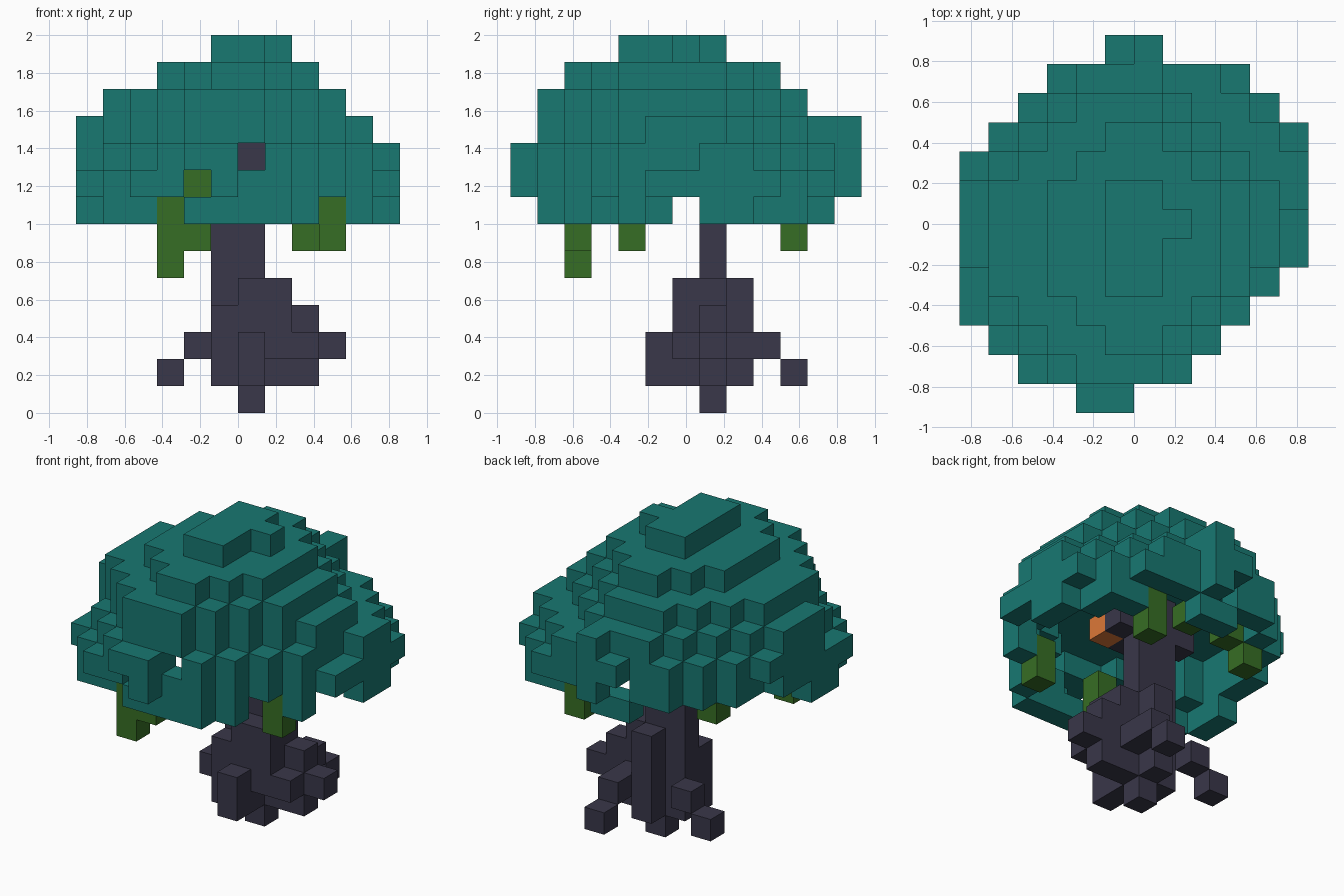
import bpy, bmesh
from mathutils import Vector
from itertools import product

cube = bpy.data.objects.get("Cube")
if cube:
    bpy.data.objects.remove(cube, do_unlink=True)

UNIT = 1 / 7                       # edge of one block
ORIGIN = Vector((-6, -6.5, 0))     # grid corner, in blocks


def material(name, color):
    mat = bpy.data.materials.new(name)
    mat.use_nodes = True
    mat.diffuse_color = (*color, 1)
    bsdf = mat.node_tree.nodes["Principled BSDF"]
    bsdf.inputs["Base Color"].default_value = (*color, 1)
    bsdf.inputs["Roughness"].default_value = 0.9
    return mat


def box(x, y, z):
    """Blocks in inclusive ranges; a single number means one block."""
    spans = [(v, v) if isinstance(v, int) else v for v in (x, y, z)]
    return set(product(*(range(a, b + 1) for a, b in spans)))


def disc(x0, x1, y0, y1, z, power=1.3):
    """One layer of blocks inside a superellipse; a low power is more pointed."""
    cx, cy, rx, ry = (x0 + x1) / 2, (y0 + y1) / 2, (x1 - x0) / 2, (y1 - y0) / 2
    return {(i, j, z) for i in range(12) for j in range(13)
            if (abs(i + .5 - cx) / rx) ** power
            + (abs(j + .5 - cy) / ry) ** power <= 1.1}


def inner(layer, z):
    """The blocks of a layer away from its rim, moved to height z."""
    return {(i, j, z) for i, j, k in layer
            if {(i + 1, j, k), (i - 1, j, k), (i, j + 1, k), (i, j - 1, k)} <= layer}


def build(name, cells, mat):
    """Mesh of only the outer faces of a set of blocks."""
    bm = bmesh.new()
    for cell in cells:
        for axis, side in product(range(3), (0, 1)):
            near = list(cell)
            near[axis] += 2 * side - 1
            if tuple(near) in cells:
                continue
            u, v = (axis + 1) % 3, (axis + 2) % 3
            corners = []
            for a, b in ((0, 0), (1, 0), (1, 1), (0, 1)):
                p = Vector(cell)
                p[axis] += side
                p[u] += a
                p[v] += b
                corners.append(bm.verts.new((p + ORIGIN) * UNIT))
            bm.faces.new(corners if side else corners[::-1])
    bmesh.ops.remove_doubles(bm, verts=bm.verts, dist=0.001)
    mesh = bpy.data.meshes.new(name)
    bm.to_mesh(mesh)
    bm.free()
    mesh.materials.append(mat)
    obj = bpy.data.objects.new(name, mesh)
    bpy.context.collection.objects.link(obj)


teal = material("teal leaves", (0.009, 0.188, 0.167))
bark = material("dark bark", (0.041, 0.038, 0.067))
moss = material("moss green", (0.037, 0.155, 0.018))
amber = material("amber", (0.72, 0.19, 0.04))

# Trunk with its stepped root cluster and short limbs at the top
trunk = box(6, 7, 0) | box((5, 6), 7, (1, 9)) | box(6, 6, 8)
trunk |= box((5, 6), 6, (1, 3)) | box(6, 6, 4) | box(7, 6, (2, 4))
trunk |= box(7, 7, (1, 4)) | box(8, 7, (1, 3)) | box(8, 6, 2)
trunk |= box(6, 8, (1, 4)) | box(6, 5, (1, 2))
trunk |= box(7, 7, 8) | box(4, 7, 8)

# Roots reaching outward
trunk |= box(9, 7, 2) | box(7, (8, 9), 2) | box(7, 10, 1)
trunk |= box(4, 8, 2) | box(3, 8, 1)

# Hanging moss and one amber block under the crown
hanging = box(3, 2, (5, 7)) | box(4, 2, (6, 8)) | box(9, 4, (6, 7))
hanging |= box(8, 10, (6, 7)) | box(2, 9, 7) | box(3, 9, 8) | box(5, 9, 8)
fruit = box(7, 6, 8)

# Crown outline, first and last block of each row from front to back
rows = [(4, 5), (2, 7), (1, 8), (0, 9), (0, 10), (0, 11), (0, 11),
        (0, 11), (0, 11), (1, 11), (2, 10), (3, 9), (5, 6)]


def trimmed(cells):
    return {c for c in cells if rows[c[1]][0] <= c[0] <= rows[c[1]][1]}


# Crown layers from the rim upward
rim = trimmed(disc(0, 12, 1, 12, 7, 2))
wide = trimmed(box((0, 11), (0, 12), 8))
middle = trimmed(disc(0, 12, 0, 13, 9))
upper = trimmed(disc(0, 11, 1, 12, 10))
crown = rim | wide | middle | upper
crown |= disc(1, 10, 1, 11, 11) | disc(3, 9, 2, 10, 12)
crown |= box((5, 6), (4, 7), 13) | box(7, 6, 13)

# Uneven bumps around the sides
crown -= box(4, 0, 8) | box(6, 1, 9) | box(0, 8, 8) | box(5, 12, 8)
crown -= box(11, (5, 6), 9) | box(11, (5, 6), 7)
crown |= box(0, 8, 9) | box(11, 8, 9) | box(6, 12, 10)

# Hollow underside, and gaps in the rim
crown -= inner(rim, 7) | inner(middle, 8) | inner(upper, 9)
crown -= box(3, (0, 2), 7) | box(9, (0, 3), 7)
crown -= box((0, 4), (6, 12), 7) | box((7, 9), 11, 7)
crown -= trunk | hanging | fruit

build("leaf_crown", crown, teal)
build("trunk_and_roots", trunk, bark)
build("hanging_moss", hanging, moss)
build("amber_block", fruit, amber)
